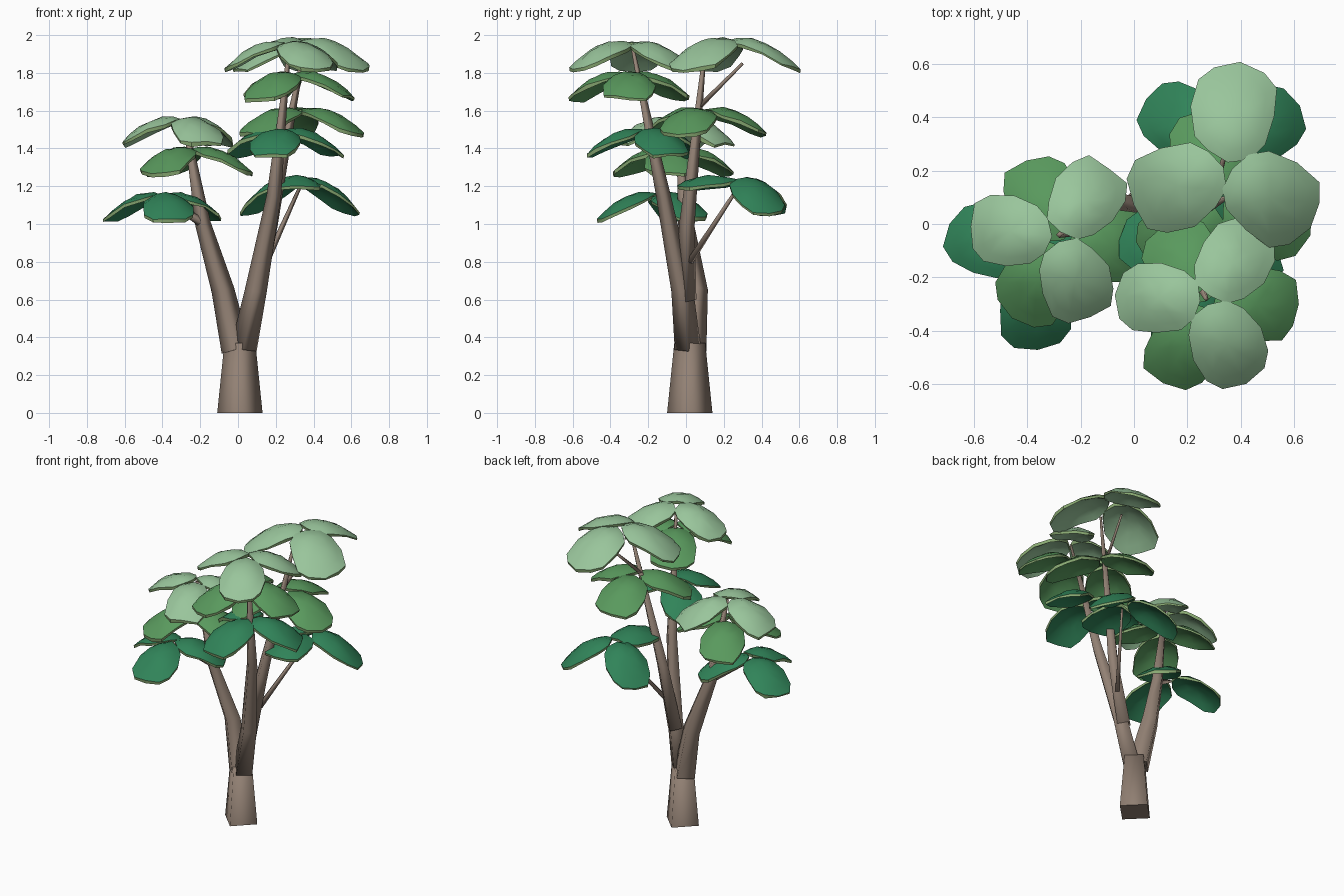
import bpy, bmesh, math, random
from mathutils import Vector

if "Cube" in bpy.data.objects:
    bpy.data.objects.remove(bpy.data.objects["Cube"])

random.seed(4)


def material(name, r, g, b):
    m = bpy.data.materials.new(name)
    m.diffuse_color = (r, g, b, 1)
    m.use_nodes = True
    m.node_tree.nodes["Principled BSDF"].inputs["Base Color"].default_value = m.diffuse_color
    return m


BARK = material("bark", 0.29, 0.22, 0.175)
LIGHT = material("light_green", 0.32, 0.56, 0.33)
MID = material("mid_green", 0.10, 0.32, 0.11)
DARK = material("dark_green", 0.03, 0.23, 0.10)
RIM = material("leaf_rim", 0.25, 0.40, 0.17)


def finish(bm, name, mats, angle):
    bmesh.ops.recalc_face_normals(bm, faces=bm.faces)
    me = bpy.data.meshes.new(name)
    bm.to_mesh(me)
    bm.free()
    ob = bpy.data.objects.new(name, me)
    bpy.context.collection.objects.link(ob)
    for m in mats:
        me.materials.append(m)
    bpy.ops.object.select_all(action='DESELECT')
    ob.select_set(True)
    bpy.context.view_layer.objects.active = ob
    bpy.ops.object.shade_smooth_by_angle(angle=math.radians(angle))


def bridge(bm, a, b):
    n = len(a)
    return [bm.faces.new((a[i], a[(i + 1) % n], b[(i + 1) % n], b[i])) for i in range(n)]


def limb(name, r0, r1, *path, sides=4):
    """Low-sided tube along the path, tapering with height from r0 to r1."""
    bm = bmesh.new()
    P = [Vector(p) for p in path]
    rings = []
    for i, p in enumerate(P):
        d = P[min(i + 1, len(P) - 1)] - P[max(i - 1, 0)]
        u = Vector((0, 1, 0)).cross(d).normalized()
        v = d.normalized().cross(u)
        f = (p.z - P[0].z) / (P[-1].z - P[0].z)
        r = r0 + (r1 - r0) * f
        rings.append([bm.verts.new(p + r * (u * math.cos(a) + v * math.sin(a)))
                      for a in (math.tau * k / sides for k in range(sides))])
    for a, b in zip(rings, rings[1:]):
        bridge(bm, a, b)
    bm.faces.new(rings[0])
    bm.faces.new(rings[-1])
    finish(bm, name, [BARK], 92)


def leaf(name, mat, inner, angle, size, drop, n=12):
    """Thin domed pad that droops from its inner end to the outer tip."""
    bm = bmesh.new()
    u = Vector((math.cos(angle), math.sin(angle), 0))
    v = Vector((-u.y, u.x, 0))
    wob = [random.uniform(0.95, 1.06) for _ in range(n)]

    def point(r, k, depth):
        c, s = math.cos(math.tau * k / n), math.sin(math.tau * k / n)
        c = math.copysign(abs(c) ** 0.8, c) * r * wob[k]
        s = math.copysign(abs(s) ** 0.8, s) * r * wob[k]
        t = 0.5 + 0.5 * c
        z = 0.025 * math.sin(math.pi * t) - drop * abs(t) ** 1.8 - 0.05 * s * s
        z += random.uniform(-0.005, 0.005) - depth
        p = u * t * 0.31 * size + v * s * 0.27 * size * (0.43 + 0.12 * t)
        return bm.verts.new(inner + p + Vector((0, 0, z)))

    edges = []
    for depth, scale in ((0, 1), (0.02, 0.98)):
        rings = [[point(r * scale, k, depth) for k in range(n)] for r in (0.4, 0.75, 1)]
        mid = point(0, 0, depth)
        for k in range(n):
            bm.faces.new((mid, rings[0][k], rings[0][(k + 1) % n]))
        bridge(bm, rings[0], rings[1])
        bridge(bm, rings[1], rings[2])
        edges.append(rings[2])
    for f in bridge(bm, *edges):
        f.material_index = 1
    finish(bm, name, [mat, RIM], 40)


def whorl(name, mat, x, y, z, start, size=1.0, drop=0.13, tilt=0.0):
    """Three pads spread evenly around a stem."""
    for i in range(3):
        a = math.radians(start + 120 * i)
        inner = Vector((x, y, z)) + 0.02 * Vector((math.cos(a), math.sin(a), 0))
        leaf(f"{name}_{i + 1}", mat, inner, a, size, drop + tilt * math.sin(a))


# Trunk and main stems
limb("trunk", 0.12, 0.082, (0.01, 0.02, 0), (0.01, 0.02, 0.37))
limb("left_stem", 0.078, 0.012, (-0.01, 0.03, 0.33), (-0.08, 0.055, 0.65), (-0.185, 0, 1), (-0.28, -0.04, 1.55))
limb("front_stem", 0.07, 0.009, (0.03, 0.01, 0.34), (0.095, -0.02, 0.65), (0.19, -0.12, 1.15),
     (0.27, -0.28, 1.92))
limb("back_stem", 0.055, 0.009, (0.08, 0, 0.6), (0.17, 0.005, 1), (0.35, 0.1, 1.92))

# Thin side branches
limb("low_branch", 0.018, 0.009, (0.15, 0.02, 0.8), (0.33, 0.28, 1.2))
limb("high_branch", 0.014, 0.008, (0.29, 0.07, 1.62), (0.35, 0.3, 1.85))
limb("left_branch", 0.026, 0.009, (-0.18, 0, 1), (-0.4, -0.13, 1.14))

# Leaf whorls, dark at the bottom to light at the top
whorl("left_dark_leaf", DARK, -0.39, -0.14, 1.16, 35)
whorl("left_mid_leaf", MID, -0.26, -0.07, 1.40, 355, 1.04)
whorl("left_light_leaf", LIGHT, -0.29, -0.05, 1.56, 53)
whorl("front_dark_leaf", DARK, 0.23, -0.2, 1.50, 20)
whorl("front_mid_leaf", MID, 0.28, -0.3, 1.80, 0, 1.03)
whorl("front_light_leaf", LIGHT, 0.27, -0.29, 1.96, 56, 1.02)
whorl("back_dark_leaf", DARK, 0.32, 0.29, 1.24, 27, tilt=0.1)
whorl("back_mid_leaf", MID, 0.32, 0.08, 1.61, 340, 1.08)
whorl("back_light_leaf", LIGHT, 0.35, 0.22, 1.98, 83, 1.18, 0.16)
